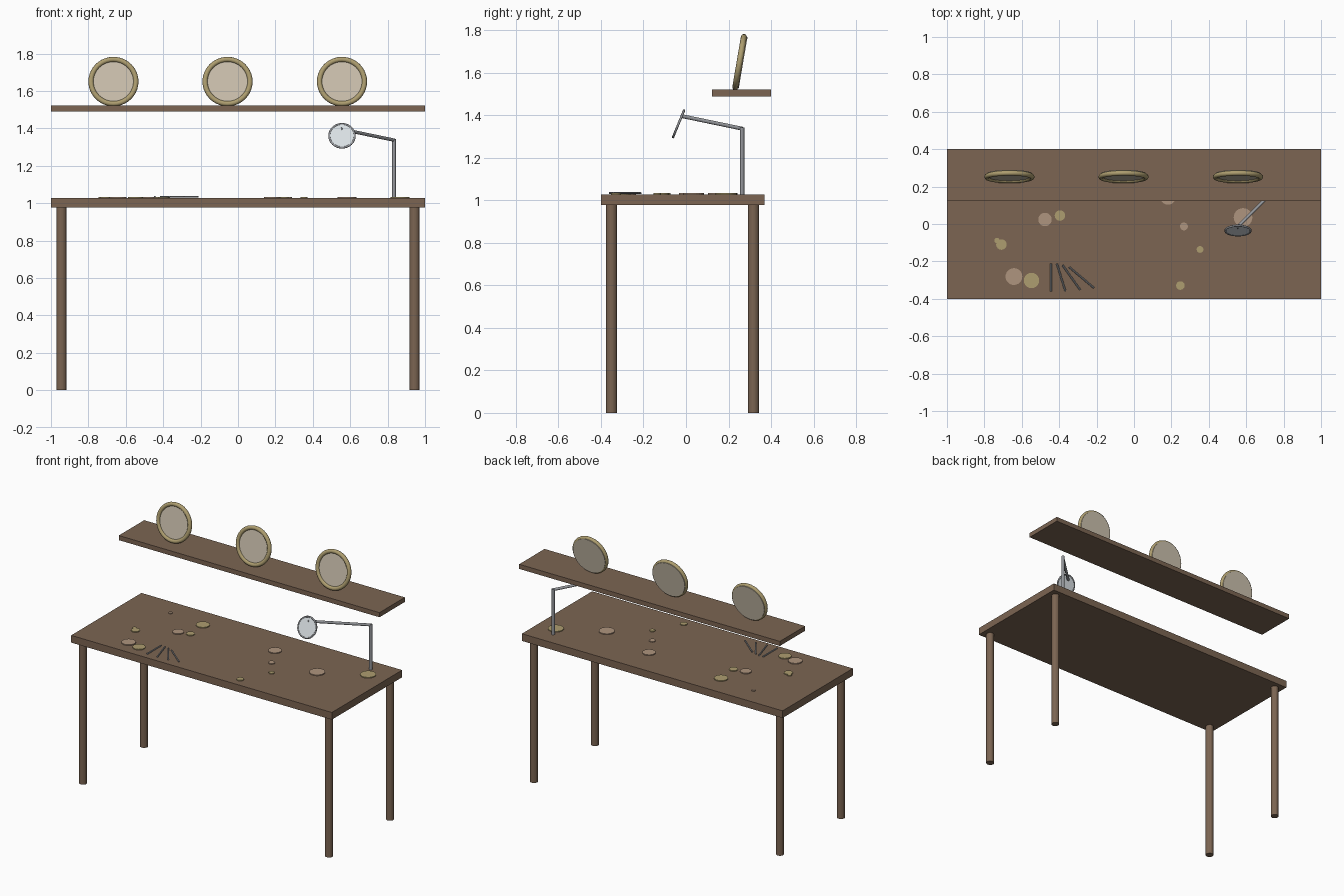
import bpy, math
from mathutils import Vector

if "Cube" in bpy.data.objects:
    bpy.data.objects.remove(bpy.data.objects["Cube"])


def mat(name, rgb):
    m = bpy.data.materials.new(name)
    m.diffuse_color = (*rgb, 1)
    m.use_nodes = True
    m.node_tree.nodes["Principled BSDF"].inputs["Base Color"].default_value = m.diffuse_color
    return m


WOOD = mat("wood", (0.20, 0.13, 0.085))
BRASS = mat("brass", (0.42, 0.34, 0.16))
COPPER = mat("copper", (0.43, 0.30, 0.21))
STEEL = mat("steel", (0.30, 0.31, 0.33))
DIAL = mat("dial", (0.60, 0.53, 0.42))
GLASS = mat("glass", (0.70, 0.75, 0.78))


def finish(name, m):
    o = bpy.context.object
    o.name = name
    o.data.materials.append(m)
    return o


def box(name, lo, hi, m):
    lo, hi = Vector(lo), Vector(hi)
    bpy.ops.mesh.primitive_cube_add(size=1, location=(lo + hi) / 2)
    o = finish(name, m)
    o.scale = hi - lo
    return o


def rod(name, a, b, r, m, sides=16):
    a, b = Vector(a), Vector(b)
    d = b - a
    bpy.ops.mesh.primitive_cylinder_add(vertices=sides, radius=r, depth=d.length,
                                        location=(a + b) / 2)
    o = finish(name, m)
    o.rotation_euler = d.to_track_quat('Z', 'Y').to_euler()
    return o


def ring(name, c, axis, major, minor, m):
    bpy.ops.mesh.primitive_torus_add(major_segments=40, minor_segments=12, location=c,
                                     major_radius=major, minor_radius=minor)
    o = finish(name, m)
    o.rotation_euler = axis.to_track_quat('Z', 'Y').to_euler()
    bpy.ops.object.shade_smooth_by_angle(angle=math.radians(40))
    return o


# bench: top, legs and the shelf above
box("bench_top", (-1, -0.4, 0.978), (1, 0.37, 1.028), WOOD)
for sx, side in ((-1, "left"), (1, "right")):
    for y, end in ((-0.35, "front"), (0.318, "back")):
        rod(f"{end}_{side}_leg", (sx * 0.944, y, 0), (sx * 0.944, y, 0.98), 0.026, WOOD)
box("wall_shelf", (-1, 0.122, 1.489), (1, 0.4, 1.521), WOOD)

# three round clocks leaning back on the shelf
tilt = 0.17
back = Vector((0, math.cos(tilt), -math.sin(tilt)))
for i, x in enumerate((-0.666, -0.056, 0.556)):
    c = Vector((x, 0.252, 1.65))
    ring(f"clock_rim_{i}", c, back, 0.12, 0.014, BRASS)
    rod(f"clock_dial_{i}", c - back * 0.003, c + back * 0.017, 0.122, DIAL, 40)

# magnifier stand: post, arm, framed lens
elbow = (0.834, 0.264, 1.337)
rod("magnifier_post", (0.834, 0.264, 1.028), (0.834, 0.264, 1.343), 0.01, STEEL, 12)
rod("magnifier_arm", elbow, (0.55, -0.02, 1.396), 0.009, STEEL, 12)
lean = 0.39
axis = Vector((0, math.cos(lean), -math.sin(lean)))
c = Vector((0.556, -0.035, 1.36))
ring("magnifier_frame", c, axis, 0.068, 0.0055, STEEL)
rod("magnifier_lens", c - axis * 0.003, c + axis * 0.003, 0.066, GLASS, 40)

# loose brass and copper wheels: x, y, radius
wheels = {
    COPPER: [(-0.642, -0.281, 0.045), (-0.476, 0.024, 0.036), (0.182, 0.145, 0.042),
             (0.267, -0.013, 0.021), (0.583, 0.035, 0.05), (-0.679, 0.229, 0.012)],
    BRASS: [(-0.548, -0.302, 0.041), (-0.396, 0.045, 0.028), (-0.709, -0.11, 0.028),
            (-0.733, -0.088, 0.014), (0.353, -0.136, 0.018), (0.248, -0.329, 0.023),
            (-0.408, 0.198, 0.044), (0.866, 0.189, 0.05)],
}
for m, items in wheels.items():
    for i, (x, y, r) in enumerate(items):
        rod(f"{m.name}_wheel_{i}", (x, y, 1.027), (x, y, 1.034), r, m, 24)

# fanned hand tools
for i, a in enumerate((0, 0.3, 0.62, 0.87)):
    p = Vector((-0.444 + 0.0545 * i, -0.286, 1.034))
    d = Vector((-math.sin(a), math.cos(a), 0)) * (0.074 + 0.004 * i)
    rod(f"hand_tool_{i}", p - d, p + d, 0.005, STEEL, 8)
